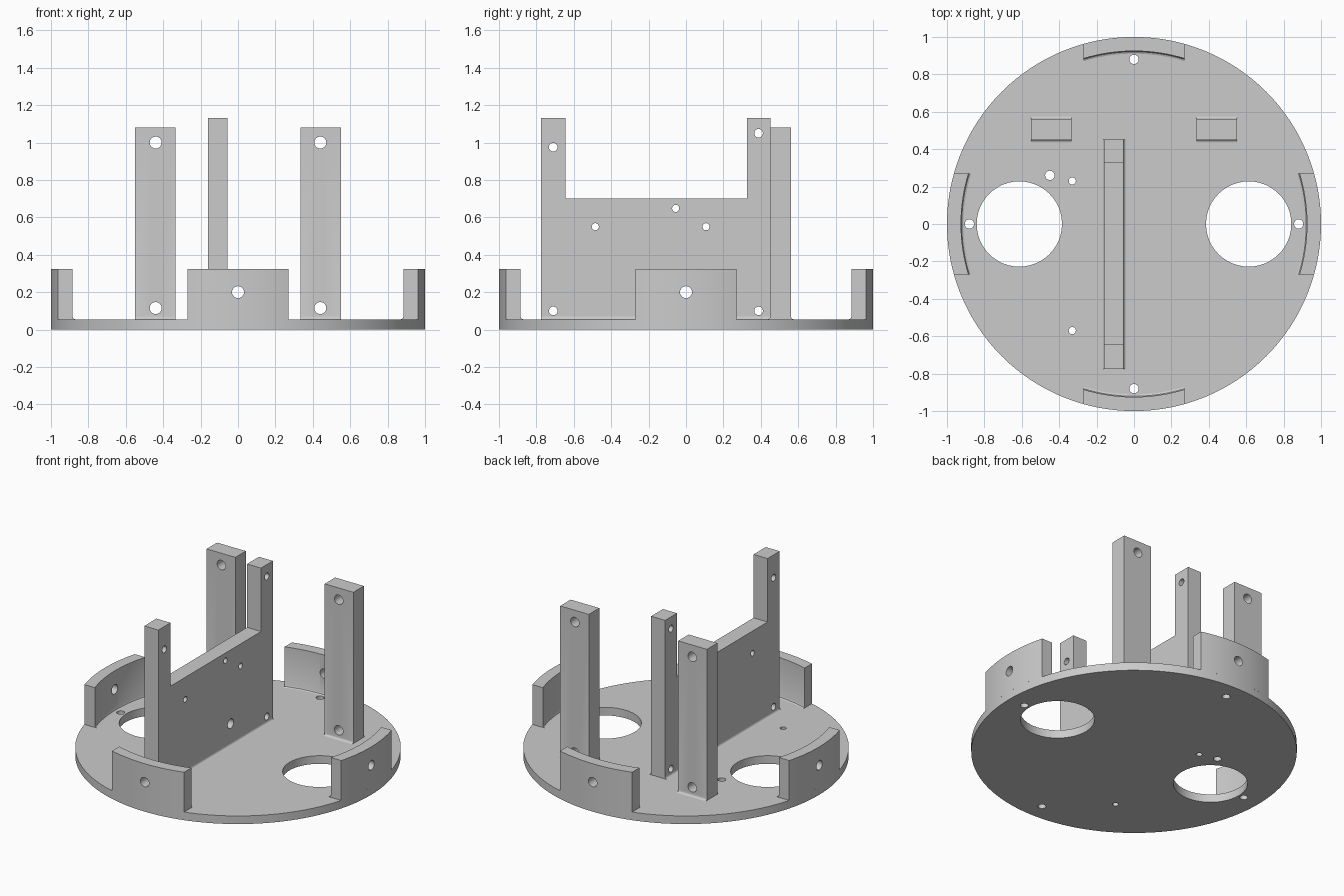
import bpy, bmesh
from math import sqrt, sin, cos, pi, radians
from mathutils import Matrix, Vector

cube = bpy.data.objects.get("Cube")
if cube:
    bpy.data.objects.remove(cube, do_unlink=True)

GREY = (0.6, 0.6, 0.6, 1)
grey = bpy.data.materials.new("light grey")
grey.use_nodes = True
grey.diffuse_color = GREY
grey.node_tree.nodes["Principled BSDF"].inputs["Base Color"].default_value = GREY

FLOOR = 0.055      # top of the base plate
FIL = 0.014        # small fillet where parts meet the plate
parts = []


def add(name, bm):
    bmesh.ops.recalc_face_normals(bm, faces=bm.faces)
    mesh = bpy.data.meshes.new(name)
    bm.to_mesh(mesh)
    bm.free()
    mesh.materials.append(grey)
    obj = bpy.data.objects.new(name, mesh)
    bpy.context.collection.objects.link(obj)
    return obj


def loft(name, rings):
    """Closed solid through matching rings of points."""
    bm = bmesh.new()
    loops = [[bm.verts.new(p) for p in ring] for ring in rings]
    n = len(loops[0])
    for a, b in zip(loops, loops[1:]):
        for i in range(n):
            j = (i + 1) % n
            bm.faces.new((a[i], a[j], b[j], b[i]))
    bm.faces.new(loops[0])
    bm.faces.new(loops[-1])
    obj = add(name, bm)
    parts.append(obj)
    return obj


def prism(name, profile, axis, lo, hi):
    """Profile of (horizontal, z) points pulled along x or y."""
    if axis == "x":
        return loft(name, [[(t, u, z) for u, z in profile] for t in (lo, hi)])
    return loft(name, [[(u, t, z) for u, z in profile] for t in (lo, hi)])


def flared(lo, hi, top):
    """Upright strip profile with a concave fillet at both feet."""
    arc = [(FIL * (1 - sin(a)), FIL * (1 - cos(a)))
           for a in (i * pi / 8 for i in range(5))]
    left = [(lo - dx, FLOOR + dz) for dx, dz in arc]
    right = [(hi + dx, FLOOR + dz) for dx, dz in reversed(arc)]
    return left + [(lo, top), (hi, top)] + right


def drill(obj, axis, holes):
    """Cut round holes given as (centre, radius) along an axis."""
    bm = bmesh.new()
    direction = {"x": (1, 0, 0), "y": (0, 1, 0), "z": (0, 0, 1)}[axis]
    turn = Vector(direction).to_track_quat("Z", "Y").to_matrix().to_4x4()
    for centre, r in holes:
        bmesh.ops.create_cone(bm, cap_ends=True, segments=48 if r > 0.1 else 24,
                              radius1=r, radius2=r, depth=0.4,
                              matrix=Matrix.Translation(centre) @ turn)
    cutter = add("hole_cutter", bm)
    cutter.hide_render = True
    mod = obj.modifiers.new("holes", "BOOLEAN")
    mod.operation, mod.solver, mod.object = "DIFFERENCE", "EXACT", cutter
    bpy.context.view_layer.update()
    graph = bpy.context.evaluated_depsgraph_get()
    mesh = bpy.data.meshes.new_from_object(obj.evaluated_get(graph))
    obj.modifiers.clear()
    obj.data = mesh
    bpy.data.objects.remove(cutter, do_unlink=True)


# Round base plate with two cable openings and screw holes
circle = [(cos(i * pi / 64), sin(i * pi / 64)) for i in range(128)]
plate = loft("base_plate", [[(x, y, z) for x, y in circle] for z in (0, FLOOR)])
rim_holes = [((0.88 * x, 0.88 * y, 0), 0.025)
             for x, y in ((1, 0), (-1, 0), (0, 1), (0, -1))]
drill(plate, "z", rim_holes + [
    ((-0.613, 0, 0), 0.228), ((0.613, 0, 0), 0.228),
    ((-0.45, 0.26, 0), 0.025), ((-0.33, 0.23, 0), 0.019),
    ((-0.33, -0.57, 0), 0.019)])

# Four curved rim brackets with straight-cut ends
HALF, STEPS = 0.27, 16
xs = [HALF * (2 * i / STEPS - 1) for i in range(STEPS + 1)]
levels = [(FLOOR, 0.925 - FIL), (FLOOR + 0.3 * FIL, 0.925 - 0.3 * FIL),
          (FLOOR + FIL, 0.925), (0.325, 0.925)]
for k, side in enumerate(("back", "right", "front", "left")):
    spin = Matrix.Rotation(k * pi / 2, 3, "Z")
    rings = []
    for z, inner in levels:
        ring = [(x, sqrt(1 - x * x), z) for x in xs]
        ring += [(x, sqrt(inner ** 2 - x * x), z) for x in reversed(xs)]
        rings.append([spin @ Vector(p) for p in ring])
    bracket = loft(side + "_bracket", rings)
    drill(bracket, "xy"[(k + 1) % 2], [(spin @ Vector((0, 0.95, 0.2)), 0.032)])

# Two rear posts
for name, s in (("right_post", -1), ("left_post", 1)):
    lo, hi = sorted((s * 0.335, s * 0.55))
    post = prism(name, flared(0.45, 0.562, 1.08), "x", lo, hi)
    drill(post, "y", [((s * 0.44, 0.5, z), 0.032) for z in (0.115, 1.0)])

# Upright panel with a tall arm at each end
outline = [(-0.775, FLOOR), (-0.775, 1.13), (-0.645, 1.13), (-0.645, 0.7),
           (0.325, 0.7), (0.325, 1.13), (0.452, 1.13), (0.452, FLOOR)]
panel = prism("centre_panel", outline, "x", -0.16, -0.055)
spots = [(-0.71, 0.975, 0.023), (0.388, 1.05, 0.023), (-0.71, 0.1, 0.023),
         (0.388, 0.1, 0.023), (-0.485, 0.55, 0.019), (0.107, 0.55, 0.019),
         (-0.055, 0.648, 0.019), (0, 0.2, 0.032)]
drill(panel, "x", [((-0.11, y, z), r) for y, z, r in spots])
prism("panel_foot", flared(-0.16, -0.055, FLOOR + FIL), "y", -0.775, 0.452)

# Smooth curved walls, keep hard edges
bpy.ops.object.select_all(action="DESELECT")
for obj in parts:
    obj.select_set(True)
bpy.context.view_layer.objects.active = plate
bpy.ops.object.shade_smooth_by_angle(angle=radians(30))
